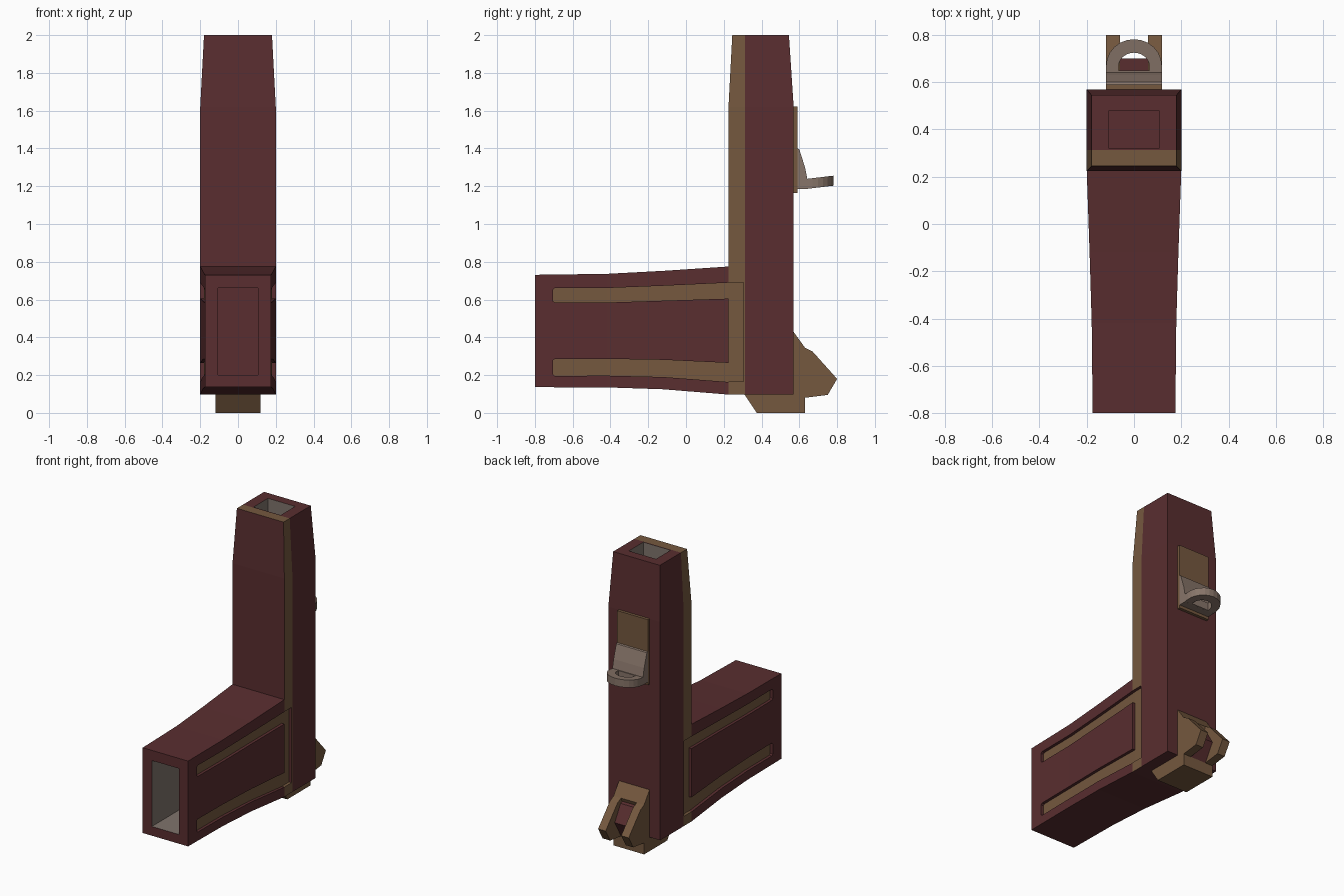
import bpy, bmesh, math
from mathutils import Vector

if "Cube" in bpy.data.objects:
    bpy.data.objects.remove(bpy.data.objects["Cube"])


def material(name, rgb):
    m = bpy.data.materials.new(name)
    m.diffuse_color = (*rgb, 1)
    m.use_nodes = True
    m.node_tree.nodes["Principled BSDF"].inputs["Base Color"].default_value = m.diffuse_color
    return m


RED = material("dark_red", (0.100, 0.027, 0.029))
TAN = material("tan_brown", (0.178, 0.098, 0.049))
GREY = material("warm_grey", (0.245, 0.178, 0.142))
INNER = material("inner_grey", (0.215, 0.175, 0.150))
MATS = [RED, TAN, GREY, INNER]


def loft(name, sections, mat=RED):
    """Closed skin through equal-length rings of 3D points."""
    bm = bmesh.new()
    rings = [[bm.verts.new(p) for p in s] for s in sections]
    n = len(rings[0])
    for a, b in zip(rings, rings[1:]):
        for i in range(n):
            j = (i + 1) % n
            bm.faces.new((a[i], a[j], b[j], b[i]))
    bm.faces.new(rings[0])
    bm.faces.new(rings[-1])
    bmesh.ops.recalc_face_normals(bm, faces=bm.faces)
    me = bpy.data.meshes.new(name)
    bm.to_mesh(me)
    bm.free()
    for m in MATS:
        me.materials.append(m)
    for p in me.polygons:
        p.material_index = MATS.index(mat)
    ob = bpy.data.objects.new(name, me)
    bpy.context.collection.objects.link(ob)
    return ob


def side_prism(name, profile, x0, x1, mat):
    """Extrude a (y, z) profile across x."""
    return loft(name, [[(x, y, z) for y, z in profile] for x in (x0, x1)], mat)


def box(name, x0, x1, y0, y1, z0, z1, mat=RED):
    return side_prism(name, [(y0, z0), (y1, z0), (y1, z1), (y0, z1)], x0, x1, mat)


def carve(ob, cutters):
    """Subtract the cutters, bake the result and remove the cutters."""
    for c in cutters:
        c.hide_render = True
        mod = ob.modifiers.new("cut", 'BOOLEAN')
        mod.operation = 'DIFFERENCE'
        mod.solver = 'EXACT'
        mod.object = c
    bpy.context.view_layer.update()
    dg = bpy.context.evaluated_depsgraph_get()
    me = bpy.data.meshes.new_from_object(ob.evaluated_get(dg))
    ob.modifiers.clear()
    ob.data = me
    for c in cutters:
        bpy.data.objects.remove(c)
    me.materials.clear()
    for m in MATS:
        me.materials.append(m)


def paint(ob, rule):
    for p in ob.data.polygons:
        p.material_index = MATS.index(rule(p.center, p.normal))


# Upright column with tapered top
def col_ring(z, w, f, b):
    return [(-w, f, z), (w, f, z), (w, b, z), (-w, b, z)]


column = loft("column", [col_ring(0.097, 0.2, 0.225, 0.57),
                         col_ring(1.62, 0.2, 0.225, 0.57),
                         col_ring(2.0, 0.18, 0.245, 0.545)])
cuts = [box("socket_cut", -0.105, 0.105, 0.32, 0.48, 1.6, 2.1)]
for s in (-1, 1):
    cuts.append(box("recess_cut", s * 0.18, s * 0.25, 0.2, 0.305, 0.165, 0.69))
carve(column, cuts)

# Split the column so its front strip can be tan
bm = bmesh.new()
bm.from_mesh(column.data)
bmesh.ops.bisect_plane(bm, geom=bm.verts[:] + bm.edges[:] + bm.faces[:],
                       plane_co=(0, 0.313, 0), plane_no=(0, 1, 0))
bm.to_mesh(column.data)
bm.free()


def column_rule(c, n):
    if abs(c.x) < 0.107 and 0.318 < c.y < 0.482 and 1.59 < c.z < 1.99:
        return RED if n.z > 0.9 else INNER
    if c.y < 0.313 and n.y > -0.5 and n.z > -0.5:
        return TAN
    return RED


paint(column, column_rule)

# Horizontal beam: y, half width, bottom, top
STATIONS = [(-0.8, 0.175, 0.136, 0.731), (-0.42, 0.179, 0.135, 0.736),
            (-0.12, 0.188, 0.125, 0.752), (0.225, 0.2, 0.097, 0.775)]


def half_width(y):
    for a, b in zip(STATIONS, STATIONS[1:]):
        if y <= b[0] or b is STATIONS[-1]:
            return a[1] + (b[1] - a[1]) * (y - a[0]) / (b[0] - a[0])


def rect(y, x0, x1, z0, z1):
    return [(x0, y, z0), (x1, y, z0), (x1, y, z1), (x0, y, z1)]


beam = loft("beam", [rect(y, -w, w, a, b) for y, w, a, b in STATIONS])

# Side grooves following the beam's taper: y, bottom, top
GROOVES = [
    [(-0.705, 0.593, 0.652), (-0.695, 0.584, 0.661), (-0.42, 0.584, 0.661),
     (-0.12, 0.594, 0.673), (0.26, 0.606, 0.691)],
    [(-0.705, 0.205, 0.277), (-0.695, 0.196, 0.286), (-0.42, 0.197, 0.286),
     (-0.12, 0.19, 0.281), (0.26, 0.161, 0.263)]]
cuts = [box("duct_cut", -0.105, 0.105, -0.9, -0.4, 0.2, 0.66)]
for s in (-1, 1):
    for g in GROOVES:
        cuts.append(loft("groove_cut", [
            rect(y, s * (half_width(y) - 0.02), s * 0.25, a, b) for y, a, b in g]))
carve(beam, cuts)


def beam_rule(c, n):
    if abs(c.x) < 0.107 and -0.79 < c.y < -0.39 and 0.19 < c.z < 0.67:
        return RED if n.y < -0.9 else INNER
    if abs(n.x) > 0.9 and abs(c.x) < half_width(c.y) - 0.01:
        return TAN
    return RED


paint(beam, beam_rule)

# Foot bracket: base, two prongs, bridge and inner wedge
side_prism("foot_base", [(0.31, 0.097), (0.375, 0), (0.63, 0), (0.63, 0.08),
                         (0.57, 0.12)], -0.118, 0.118, TAN)
PRONG = [(0.565, 0.09), (0.63, 0.08), (0.75, 0.095), (0.8, 0.18),
         (0.67, 0.325), (0.63, 0.345), (0.565, 0.435)]
for side, s in (("left", -1), ("right", 1)):
    side_prism("foot_prong_" + side, PRONG, s * 0.06, s * 0.118, TAN)
side_prism("foot_bridge", [(0.565, 0.435), (0.63, 0.345), (0.62, 0.32), (0.565, 0.32)],
           -0.06, 0.06, TAN)
side_prism("foot_wedge", [(0.565, 0.33), (0.635, 0.31), (0.7, 0.2), (0.63, 0.08),
                          (0.565, 0.08)], -0.06, 0.06, RED)

# Hook plate and gusset on the back
box("hook_plate", -0.118, 0.118, 0.565, 0.59, 1.165, 1.622, TAN)
side_prism("hook_gusset", [(0.588, 1.185), (0.642, 1.186), (0.642, 1.24),
                           (0.63, 1.3), (0.6, 1.395), (0.588, 1.4)],
           -0.118, 0.118, GREY)


# Hook ring: D-shaped tongue with a D-shaped hole
def d_shape(base, cy, rx, ry, z0, z1, name, steps=12):
    pts = [(rx, base)]
    for i in range(steps + 1):
        t = math.pi * i / steps
        pts.append((rx * math.cos(t), cy + ry * math.sin(t)))
    pts.append((-rx, base))
    return loft(name, [[(x, y, z) for x, y in pts] for z in (z0, z1)], GREY)


ring = d_shape(0.636, 0.67, 0.118, 0.112, 1.186, 1.239, "hook_ring")
carve(ring, [d_shape(0.65, 0.665, 0.066, 0.06, 1.1, 1.3, "ring_cut")])
paint(ring, lambda c, n: GREY)
for v in ring.data.vertices:
    v.co.z += (v.co.y - 0.64) * 0.12
